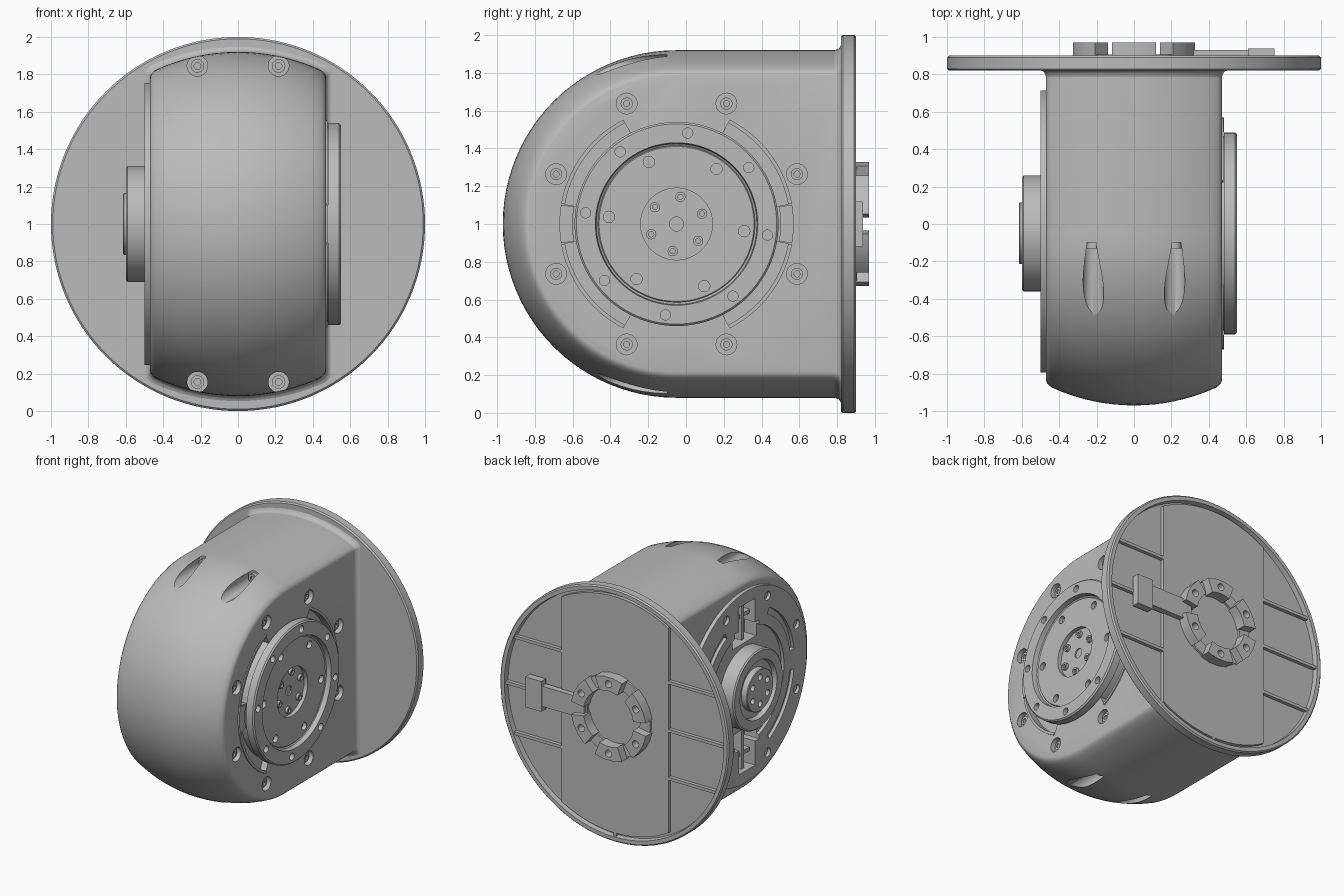
import bpy, bmesh
from math import sin, cos, radians, sqrt

if "Cube" in bpy.data.objects:
    bpy.data.objects.remove(bpy.data.objects["Cube"])

GREY = (0.5, 0.5, 0.5, 1)
mat = bpy.data.materials.new("plain grey")
mat.use_nodes = True
mat.diffuse_color = GREY
mat.node_tree.nodes["Principled BSDF"].inputs["Base Color"].default_value = GREY

HUB = (-0.05, 1.0)      # joint axis (y, z)
DISC = (0.0, 1.0)       # flange axis (x, z)


def place(axis, u, v, a):
    return (a, u, v) if axis == 'x' else (u, a, v)


def arc(c, r, d0, d1, n):
    return [(c[0] + r * cos(radians(d0 + (d1 - d0) * i / n)),
             c[1] + r * sin(radians(d0 + (d1 - d0) * i / n))) for i in range(n + 1)]


def circle(c, r, n=24):
    return arc(c, r, 0, 360, n)[:-1]


def sector(c, r0, r1, mid, half, n=20):
    return arc(c, r1, mid - half, mid + half, n) + arc(c, r0, mid + half, mid - half, n)


def rect(u0, u1, v0, v1):
    return [(u0, v0), (u1, v0), (u1, v1), (u0, v1)]


def prism(bm, pts, a0, a1, axis):
    lo = [bm.verts.new(place(axis, u, v, a0)) for u, v in pts]
    hi = [bm.verts.new(place(axis, u, v, a1)) for u, v in pts]
    bm.faces.new(lo)
    bm.faces.new(hi)
    for i in range(len(pts)):
        j = (i + 1) % len(pts)
        bm.faces.new((lo[i], lo[j], hi[j], hi[i]))


def lathe(bm, profile, c, axis, n=96, closed=False):
    """Turn (radius, along-axis) points around the axis; ends are capped."""
    rings = [[bm.verts.new(place(axis, u, v, a)) for u, v in circle(c, r, n)] for r, a in profile]
    pairs = list(zip(rings, rings[1:]))
    if closed:
        pairs.append((rings[-1], rings[0]))
    else:
        bm.faces.new(rings[0])
        bm.faces.new(rings[-1])
    for p, q in pairs:
        for i in range(n):
            j = (i + 1) % n
            bm.faces.new((p[i], p[j], q[j], q[i]))


def drill(bm, count, r, offset, size, a0, a1, c, axis='x'):
    for k in range(count):
        p = arc(c, r, offset + 360 * k / count, 0, 1)[0]
        prism(bm, circle(p, size), a0, a1, axis)


def finish(name, bm, cutter=None):
    bmesh.ops.recalc_face_normals(bm, faces=bm.faces[:])
    mesh = bpy.data.meshes.new(name)
    bm.to_mesh(mesh)
    bm.free()
    mesh.materials.append(mat)
    ob = bpy.data.objects.new(name, mesh)
    bpy.context.collection.objects.link(ob)
    bpy.ops.object.select_all(action='DESELECT')
    ob.select_set(True)
    bpy.context.view_layer.objects.active = ob
    if cutter:
        tool = finish(name + "_cutter", cutter)
        tool.hide_render = True
        bpy.ops.object.select_all(action='DESELECT')
        ob.select_set(True)
        bpy.context.view_layer.objects.active = ob
        mod = ob.modifiers.new("cut", 'BOOLEAN')
        mod.operation, mod.solver, mod.use_self, mod.object = 'DIFFERENCE', 'EXACT', True, tool
        bpy.ops.object.modifier_apply(modifier=mod.name)
        bpy.data.objects.remove(tool)
    bpy.ops.object.shade_smooth_by_angle(angle=radians(30))
    return ob


def part(name, build, cut=None):
    bm, cutter = bmesh.new(), bmesh.new() if cut else None
    build(bm)
    if cut:
        cut(cutter)
    return finish(name, bm, cutter)


# Crowned cross-section (x, radius) of the housing
edge = [(0.47, 0.785), (0.466, 0.8), (0.456, 0.811)]
crown = [(x, 0.92 - 1.06 + sqrt(1.06 ** 2 - x * x)) for x in [-0.44 + 0.055 * i for i in range(17)]]
section = [(-x, r) for x, r in edge] + crown + edge[::-1]
SCREWS = [(sx * 0.217, 1 + sz * 0.845) for sx in (-1, 1) for sz in (-1, 1)]
WINDOWS = [rect(HUB[0] - w, HUB[0] + w, *sorted((1 + s * a, 1 + s * b)))
           for s in (-1, 1) for w, a, b in ((0.15, 0.34, 0.47), (0.1, 0.45, 0.66))]


# Housing: half a turned drum running straight back to the flange
def housing(bm):
    rows = [[bm.verts.new((x, 0.83, 1 + r)) for x, r in section]]
    for i in range(49):
        t = radians(180 * i / 48)
        rows.append([bm.verts.new((x, HUB[0] - r * sin(t), 1 + r * cos(t))) for x, r in section])
    rows.append([bm.verts.new((x, 0.83, 1 - r)) for x, r in section])
    for p, q in zip(rows, rows[1:]):
        for i in range(len(section) - 1):
            bm.faces.new((p[i], p[i + 1], q[i + 1], q[i]))
    bm.faces.new([r[0] for r in rows])
    bm.faces.new([r[-1] for r in rows])
    bm.faces.new(rows[0] + rows[-1][::-1])


def housing_cuts(bm):
    for p in SCREWS:
        prism(bm, circle(p, 0.055, 32), -1.1, -0.1, 'y')
    drill(bm, 8, 0.69, 22.5, 0.055, 0.43, 0.6, HUB)
    for mid in (36.5, 143.5, 216.5, 323.5):
        prism(bm, sector(HUB, 0.5, 0.6, mid, 26.5), 0.42, 0.6, 'x')
    for w in WINDOWS:
        prism(bm, w, -0.6, -0.37, 'x')


part("housing", housing, housing_cuts)


# Fillet where the housing meets the flange
def fillet(bm):
    rows = []
    for y, f in ((0.785, 0.0), (0.803, 0.005), (0.815, 0.014), (0.822, 0.03)):
        kx, kr = 1 + f / 0.47, 1 + f / 0.87
        loop = [(x * kx, 1 + r * kr) for x, r in section] + [(x * kx, 1 - r * kr) for x, r in section[::-1]]
        rows.append([bm.verts.new((x, y, z)) for x, z in loop])
    for p, q in zip(rows, rows[1:]):
        for i in range(len(p)):
            j = (i + 1) % len(p)
            bm.faces.new((p[i], p[j], q[j], q[i]))


part("junction_fillet", fillet)


# Screw heads with sockets
def front_screws(bm):
    for p in SCREWS:
        lathe(bm, [(0.036, -0.09), (0.036, -0.13), (0.018, -0.13), (0.018, -0.115)], p, 'y', 24)


def side_screws(bm):
    for k in range(8):
        lathe(bm, [(0.032, 0.42), (0.032, 0.45), (0.016, 0.45), (0.016, 0.44)],
              arc(HUB, 0.69, 22.5 + 45 * k, 0, 1)[0], 'x', 20)


def output_screws(bm):
    for k in range(6):
        lathe(bm, [(0.027, 0.475), (0.027, 0.5), (0.014, 0.5), (0.014, 0.488)],
              arc(HUB, 0.145, 22 + 60 * k, 0, 1)[0], 'x', 20)


part("front_screws", front_screws)
part("side_screws", side_screws)
part("output_screws", output_screws)


# Raised lips outside the side grooves
def lips(bm):
    for mid in (36.5, 143.5, 216.5, 323.5):
        prism(bm, sector(HUB, 0.6, 0.62, mid, 26.5), 0.46, 0.478, 'x')
    for mid in (0, 180):
        prism(bm, sector(HUB, 0.55, 0.62, mid, 9.5, 6), 0.46, 0.482, 'x')


part("groove_lips", lips)


# Output ring on the left side
def output_ring(bm):
    lathe(bm, [(0.52, 0.41), (0.52, 0.48), (0.54, 0.482), (0.54, 0.54), (0.53, 0.55), (0.43, 0.55),
               (0.425, 0.512), (0.415, 0.505), (0.41, 0.512), (0.19, 0.512), (0.19, 0.48)], HUB, 'x')


def output_cuts(bm):
    drill(bm, 8, 0.485, 38, 0.027, 0.515, 0.6, HUB)
    drill(bm, 6, 0.36, -6, 0.03, 0.48, 0.6, HUB)
    prism(bm, circle(HUB, 0.037), 0.45, 0.6, 'x')


part("output_ring", output_ring, output_cuts)


# Cover plate with slots and windows on the right side
def cover(bm):
    prism(bm, circle((-0.04, 1), 0.755, 96), -0.5, -0.46, 'x')


def cover_cuts(bm):
    lathe(bm, [(0.25, -0.6), (0.46, -0.6), (0.46, -0.475), (0.25, -0.475)], HUB, 'x', 64, True)
    for mid in (35, 145, 215, 325):
        prism(bm, sector(HUB, 0.54, 0.59, mid, 27), -0.6, -0.475, 'x')
    drill(bm, 8, 0.67, 22.5, 0.035, -0.6, -0.475, HUB)
    for w in WINDOWS:
        prism(bm, w, -0.6, -0.44, 'x')


part("cover_plate", cover, cover_cuts)


def window_ribs(bm):
    for s in (-1, 1):
        prism(bm, rect(HUB[0] - 0.015, HUB[0] + 0.015, 1 + s * 0.36, 1 + s * 0.66), -0.46, -0.36, 'x')
        prism(bm, rect(HUB[0] - 0.1, HUB[0] + 0.1, 1 + s * 0.53, 1 + s * 0.56), -0.45, -0.36, 'x')


part("window_ribs", window_ribs)


# Bearing hub on the right side
def hub(bm):
    lathe(bm, [(0.31, -0.45), (0.31, -0.59), (0.3, -0.6), (0.23, -0.6), (0.22, -0.565), (0.165, -0.565),
               (0.165, -0.61), (0.16, -0.615)], HUB, 'x')


part("bearing_hub", hub, lambda bm: drill(bm, 6, 0.105, 30, 0.024, -0.58, -0.7, HUB))


# Round mounting flange, hollowed at the back
part("mounting_flange", lambda bm: lathe(bm, [
    (0.99, 0.82), (1, 0.83), (1, 0.89), (0.99, 0.9), (0.96, 0.9), (0.955, 0.86)], DISC, 'y', 128))


def flange_ribs(bm):
    slab = arc(DISC, 0.935, 60, 120, 30) + arc(DISC, 0.935, 240, 300, 30)
    prism(bm, slab, 0.85, 0.888, 'y')
    for z in (-0.38, 0, 0.38):
        end = sqrt(0.96 ** 2 - z * z)
        for s in (-1, 1):
            prism(bm, rect(s * 0.46, s * end, 0.988 + z, 1.012 + z), 0.85, 0.888, 'y')
    prism(bm, rect(-0.012, 0.012, 0.04, 0.08), 0.85, 0.888, 'y')


part("flange_slab_and_ribs", flange_ribs)


# Coupling blocks and cable plate on the back
def coupling(bm):
    for k in range(6):
        prism(bm, sector(DISC, 0.22, 0.33, 30 + 60 * k, 21, 3), 0.88, 0.97, 'y')


part("coupling_blocks", coupling, lambda bm: drill(bm, 6, 0.275, 30, 0.028, 0.91, 1.0, DISC, 'y'))
part("coupling_base", lambda bm: lathe(bm, [
    (0.23, 0.88), (0.32, 0.88), (0.32, 0.905), (0.23, 0.905)], DISC, 'y', 48, True))


def cable_plate(bm):
    prism(bm, rect(0.24, 0.63, 0.92, 1.08), 0.88, 0.93, 'y')
    prism(bm, rect(0.61, 0.75, 0.88, 1.12), 0.88, 0.938, 'y')


part("cable_plate", cable_plate)
